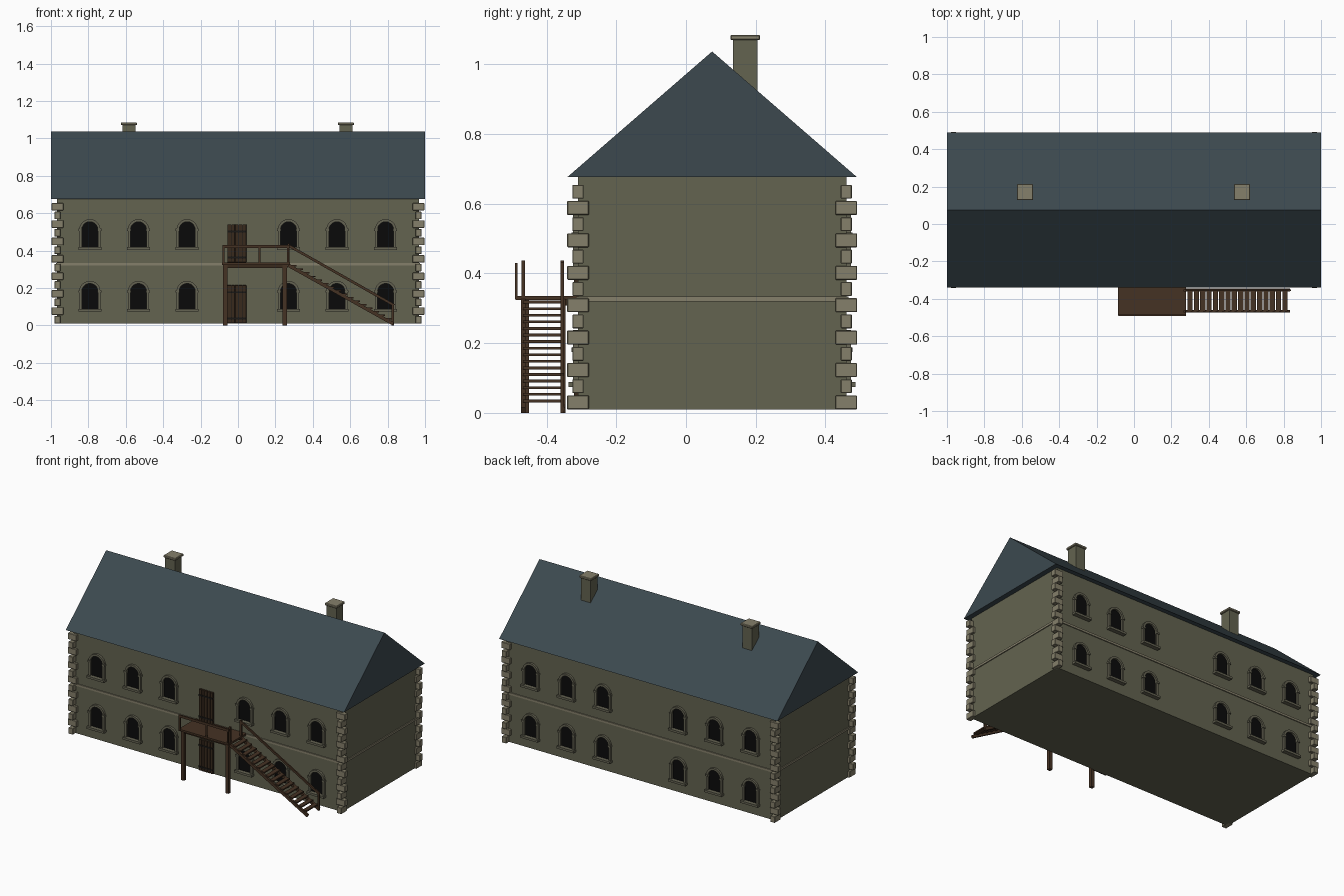
import bpy, bmesh, math
from mathutils import Matrix, Vector

if "Cube" in bpy.data.objects:
    bpy.data.objects.remove(bpy.data.objects["Cube"])


def material(name, rgb):
    m = bpy.data.materials.new(name)
    m.use_nodes = True
    m.diffuse_color = (*rgb, 1)
    m.node_tree.nodes["Principled BSDF"].inputs["Base Color"].default_value = (*rgb, 1)
    return m


WALL = material("olive plaster", (.125, .125, .08))
STONE = material("pale stone", (.235, .215, .145))
TRIM = material("window stone", (.13, .125, .085))
SLATE = material("blue slate", (.045, .066, .078))
WOOD = material("brown wood", (.06, .032, .017))
DARK = material("dark wood", (.04, .023, .012))
GLASS = material("black glass", (.003, .003, .003))
IRON = material("black iron", (.01, .009, .008))


def finish(name, bm, mat, bevel=0):
    bmesh.ops.recalc_face_normals(bm, faces=bm.faces)
    me = bpy.data.meshes.new(name)
    bm.to_mesh(me)
    bm.free()
    me.materials.append(mat)
    ob = bpy.data.objects.new(name, me)
    bpy.context.collection.objects.link(ob)
    if bevel:
        mod = ob.modifiers.new("bevel", "BEVEL")
        mod.width, mod.segments = bevel, 1
    return ob


def add_box(bm, x, y, z):
    """Box from (min, max) ranges on each axis."""
    mid = [(a + b) / 2 for a, b in (x, y, z)]
    size = [b - a for a, b in (x, y, z)]
    bmesh.ops.create_cube(bm, size=1, matrix=Matrix.Translation(mid) @ Matrix.Diagonal((*size, 1)))


def add_beam(bm, start, end, width, height):
    """Sloped beam running in the xz plane."""
    a, b = Vector(start), Vector(end)
    d = b - a
    bmesh.ops.create_cube(bm, size=1, matrix=Matrix.Translation((a + b) / 2)
                          @ Matrix.Rotation(-math.atan2(d.z, d.x), 4, "Y")
                          @ Matrix.Diagonal((d.length, width, height, 1)))


def boxes(name, mat, ranges, bevel=0):
    bm = bmesh.new()
    for r in ranges:
        add_box(bm, *r)
    return finish(name, bm, mat, bevel)


def around(c, half):
    return (c - half, c + half)


MID_Y, HALF_X, HALF_Y = .075, .967, .385
FRONT = MID_Y - HALF_Y
BASE, EAVES = .01, .677

# House body and floor band
boxes("walls", WALL, [(around(0, HALF_X), around(MID_Y, HALF_Y), (BASE, EAVES))])
boxes("floor_band", STONE, [(around(0, HALF_X + .006), around(MID_Y, HALF_Y + .006), (.32, .334))])

# Roof prism
bm = bmesh.new()
ends = [[bm.verts.new((x, y, z)) for y, z in ((-.34, EAVES), (.49, EAVES), (MID_Y, 1.037))]
        for x in (-1, 1)]
for end in ends:
    bm.faces.new(end)
for i in range(3):
    j = (i + 1) % 3
    bm.faces.new((ends[0][i], ends[0][j], ends[1][j], ends[1][i]))
finish("roof", bm, SLATE)

# Corner stones, alternating in direction
stones = []
for sx in (-1, 1):
    for sy in (-1, 1):
        for i in range(14):
            long, short = .031, .016
            hx, hy = (short, long) if i % 2 == 0 else (long, short)
            stones.append((around(sx * (HALF_X - .002), hx), around(MID_Y + sy * HALF_Y, hy),
                           around(.03 + i * .0465, .02)))
boxes("corner_stones", STONE, stones, .002)

# Chimneys
for side, cx in (("right", -.583), ("left", .577)):
    boxes(side + "_chimney", WALL, [(around(cx, .035), around(.17, .035), (.88, 1.072))])
    boxes(side + "_chimney_cap", STONE, [(around(cx, .043), around(.17, .043), (1.07, 1.085))], .003)


# Arched windows
def arch(w, bottom, spring, n=10):
    pts = [(-w, bottom), (w, bottom)]
    return pts + [(w * math.cos(math.pi * i / n), spring + w * math.sin(math.pi * i / n))
                  for i in range(n + 1)]


def add_window(frame, glass, cx, z, wall_y, out):
    inner, outer = arch(.043, z, z + .093), arch(.057, z - .002, z + .093)
    glass.faces.new([glass.verts.new((cx + x, wall_y + out * .002, h)) for x, h in inner])
    loops = [[frame.verts.new((cx + x, wall_y + out * d, h)) for x, h in pts]
             for pts, d in ((outer, 0), (outer, .014), (inner, .014), (inner, 0))]
    count = len(inner)
    for k in range(3):
        for i in range(1, count):
            j = (i + 1) % count
            frame.faces.new((loops[k][i], loops[k][j], loops[k + 1][j], loops[k + 1][i]))
    # Sill, and blocks where the arch springs
    add_box(frame, around(cx, .062), around(wall_y + out * .013, .014), (z - .014, z))
    for s in (-1, 1):
        add_box(frame, around(cx + s * .051, .010), around(wall_y + out * .008, .010),
                around(z + .093, .006))


frames, panes = bmesh.new(), bmesh.new()
for wall_y, out in ((FRONT, -1), (MID_Y + HALF_Y, 1)):
    for z in (.088, .418):
        for cx in (-.792, -.532, -.272, .27, .529, .789):
            add_window(frames, panes, cx, z, wall_y, out)
finish("window_frames", frames, TRIM)
finish("window_panes", panes, GLASS)

# Plank doors with iron straps
for name, z in (("lower", .012), ("upper", .337)):
    planks = [(around(-.006 + k * .0205, .0093), (FRONT - .012, FRONT + .01), (z, z + .203))
              for k in range(-2, 3)]
    boxes(name + "_door", DARK, planks, .001)
    boxes(name + "_door_back", IRON, [(around(-.006, .049), (FRONT - .006, FRONT), (z, z + .2))])
    boxes(name + "_door_straps", IRON, [(around(-.006, .05), (FRONT - .015, FRONT - .011),
                                         around(z + h, .005)) for h in (.025, .165)])

# Landing with joists and posts
boxes("landing", WOOD, [((-.085, .277), (-.488, FRONT), (.324, .336))])
boxes("landing_joists", DARK, [((-.08, .265), around(y, .008), (.308, .324)) for y in (-.462, -.35)])
boxes("landing_posts", WOOD, [(around(x, .011), around(-.461, .011), (0, .324)) for x in (-.068, .25)])

# Landing rail
boxes("landing_rail", WOOD, [((-.083, .277), (-.491, -.483), (.414, .43))]
      + [(around(x, .005), (-.491, -.483), (.325, .42)) for x in (-.078, .115, .268)])

# Staircase: stringers, treads and handrail
bm = bmesh.new()
for y in (-.467, -.353):
    add_beam(bm, (.268, y, .322), (.83, y, .008), .014, .018)
finish("stair_stringers", bm, WOOD)

treads = []
for i in range(16):
    x, z = .3 + i * .0338, .318 - i * .0189
    treads.append((around(x, .014), (-.468, -.351), around(z, .004)))
boxes("stair_treads", WOOD, treads)

bm = bmesh.new()
add_beam(bm, (.268, -.355, .428), (.835, -.355, .107), .009, .014)
for x, y, low, high in ((.27, -.355, .33, .437), (.27, -.467, .33, .437), (.828, -.355, 0, .112)):
    add_box(bm, around(x, .006), around(y, .005), (low, high))
finish("stair_handrail", bm, WOOD)
